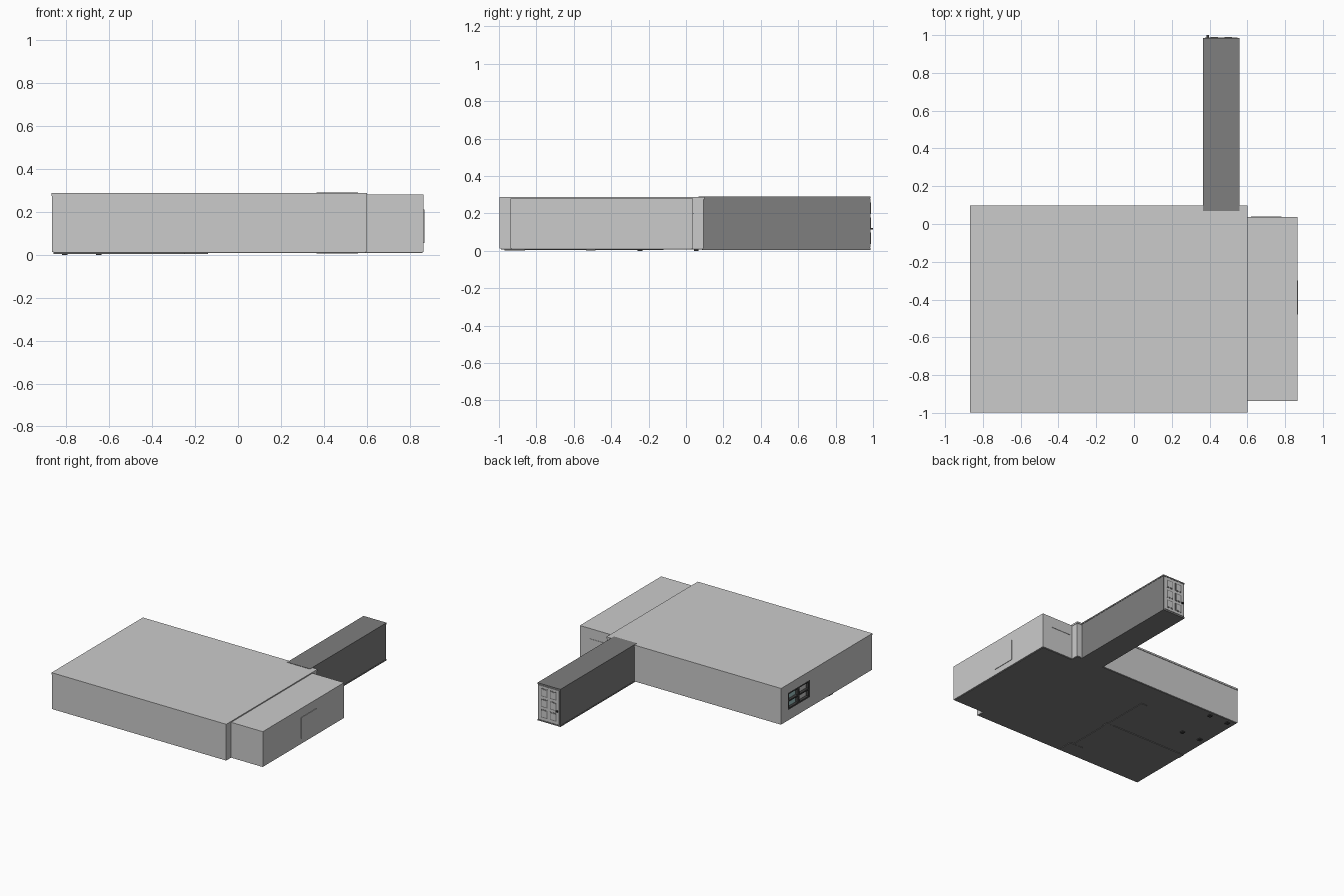
import bpy, bmesh
from mathutils import Vector

if "Cube" in bpy.data.objects:
    bpy.data.objects.remove(bpy.data.objects["Cube"])


def material(name, r, g, b):
    m = bpy.data.materials.new(name)
    m.diffuse_color = (r, g, b, 1)
    m.use_nodes = True
    m.node_tree.nodes["Principled BSDF"].inputs["Base Color"].default_value = m.diffuse_color
    return m


DARK = material("dark_grey", 0.21, 0.21, 0.21)
BLACK = material("frame_black", 0.05, 0.05, 0.05)
TEAL = material("pane_teal", 0.35, 0.55, 0.55)


def box(name, x, y, z, mat=None):
    """Axis-aligned box given by its (min, max) range on each axis."""
    bm = bmesh.new()
    bmesh.ops.create_cube(bm, size=1)
    size = Vector((x[1] - x[0], y[1] - y[0], z[1] - z[0]))
    mid = Vector((x[0] + x[1], y[0] + y[1], z[0] + z[1])) / 2
    for v in bm.verts:
        v.co = Vector(a * b for a, b in zip(v.co, size)) + mid
    mesh = bpy.data.meshes.new(name)
    bm.to_mesh(mesh)
    bm.free()
    ob = bpy.data.objects.new(name, mesh)
    bpy.context.collection.objects.link(ob)
    if mat:
        mesh.materials.append(mat)
    return ob


# Main hall and its roof slab
hall = box("main_hall", (-0.866, 0.598), (-0.996, 0.094), (0.012, 0.28))
box("hall_roof", (-0.868, 0.6), (-0.998, 0.098), (0.275, 0.288))
box("hall_floor", (-0.86, 0.594), (-0.99, 0.09), (0.008, 0.02), DARK)

# Side annex with door panel and a ledge on the back wall
box("annex", (0.59, 0.865), (-0.938, 0.038), (0.012, 0.28))
box("annex_floor", (0.58, 0.859), (-0.932, 0.032), (0.008, 0.02), DARK)
box("annex_door", (0.86, 0.869), (-0.48, -0.30), (0.055, 0.212))
box("annex_ledge", (0.62, 0.78), (0.03, 0.041), (0.197, 0.203))

# Corridor with roof strip and floor
box("corridor", (0.367, 0.556), (0.08, 0.984), (0.012, 0.282), DARK)
box("corridor_roof", (0.365, 0.558), (0.068, 0.986), (0.28, 0.2905), DARK)
box("corridor_floor", (0.365, 0.558), (0.085, 0.986), (0.005, 0.014), DARK)

# Corridor end door: light panel, six raised panes with dark outlines, handle
box("end_door", (0.375, 0.548), (0.97, 0.987), (0.018, 0.276))
for col in range(2):
    for row in range(3):
        cx, cz = 0.424 + 0.076 * col, 0.068 + 0.08 * row
        for name, hx, hz, y1, mat in (("pane_outline", 0.027, 0.031, 0.9885, DARK),
                                      ("door_pane", 0.020, 0.024, 0.9900, None)):
            box(name, (cx - hx, cx + hx), (0.98, y1), (cz - hz, cz + hz), mat)
box("door_handle", (0.384, 0.396), (0.98, 1.0), (0.113, 0.123), BLACK)

# Window opening in the left wall
cutter = box("window_cutter", (-0.9, -0.82), (-0.25, 0.015), (0.09, 0.22))
cutter.hide_render = True
cutter.hide_viewport = True
cut = hall.modifiers.new("window_opening", 'BOOLEAN')
cut.operation = 'DIFFERENCE'
cut.solver = 'EXACT'
cut.object = cutter

# Window frame, mullions and panes
for i, z in enumerate(((0.09, 0.102), (0.15, 0.16), (0.208, 0.22))):
    box("window_rail", (-0.866, -0.835), (-0.25, 0.015), z, BLACK)
for y in ((-0.25, -0.235), (-0.127, -0.108), (0.0, 0.015)):
    box("window_post", (-0.866, -0.835), y, (0.09, 0.22), BLACK)
for y, mat in (((-0.24, -0.115), None), ((-0.12, 0.005), TEAL)):
    box("window_pane", (-0.845, -0.83), y, (0.095, 0.215), mat)

# Partition wall bases showing under the floor
box("partition_long", (-0.86, -0.16), (-0.535, -0.485), (0.003, 0.014), DARK)
box("partition_cross", (-0.22, -0.17), (-0.97, -0.12), (0.004, 0.014), DARK)
box("partition_end", (-0.25, -0.14), (-0.97, -0.86), (0.003, 0.014), DARK)

# Four small feet
for x in (-0.807, -0.648):
    for y in (-0.245, 0.055):
        box("foot", (x - 0.013, x + 0.013), (y - 0.013, y + 0.013), (0, 0.015), BLACK)
